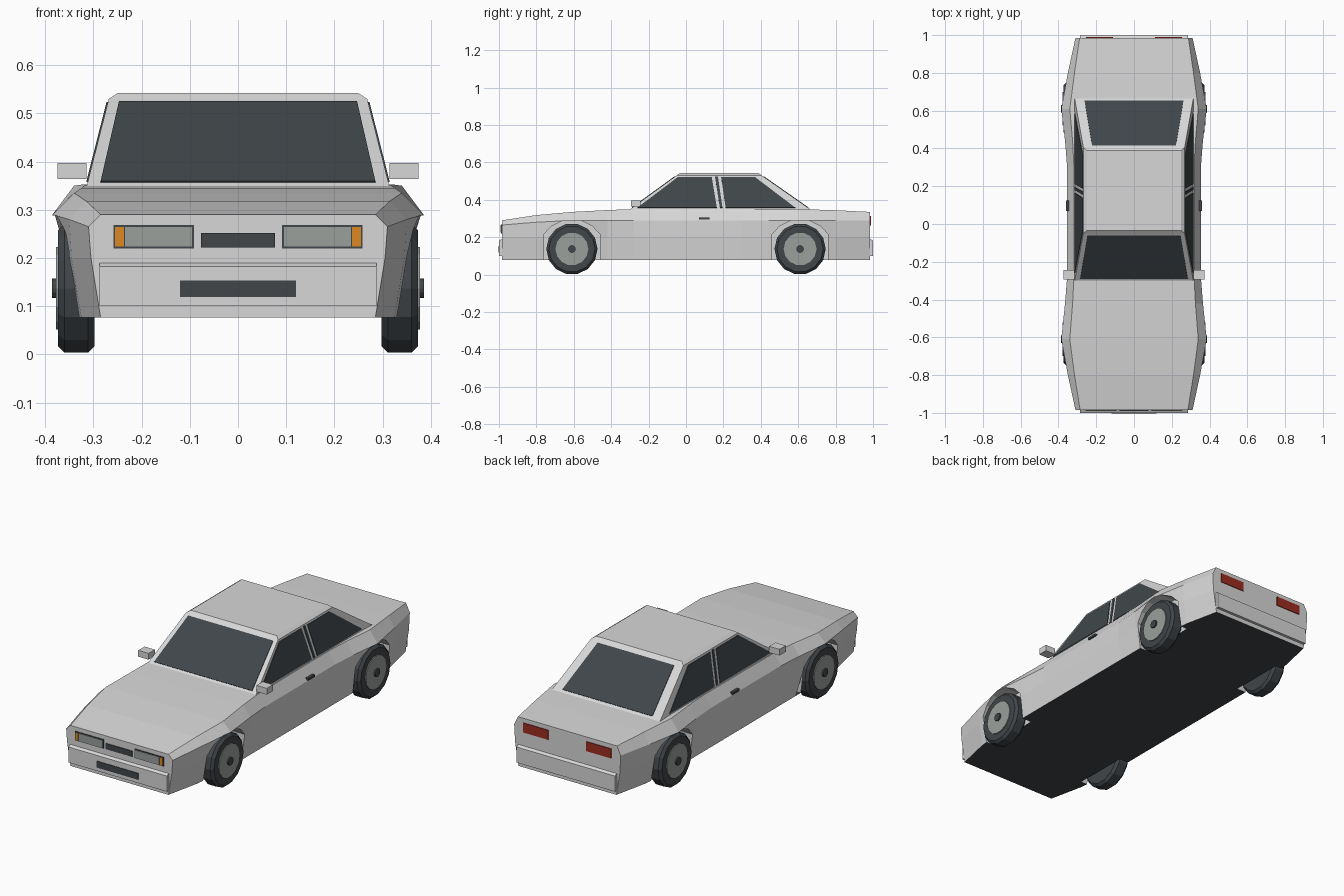
import bpy, bmesh
from math import pi
from mathutils import Matrix, Vector

if "Cube" in bpy.data.objects:
    bpy.data.objects.remove(bpy.data.objects["Cube"])


def material(name, r, g, b):
    m = bpy.data.materials.new(name)
    m.use_nodes = True
    m.diffuse_color = (r, g, b, 1)
    m.node_tree.nodes["Principled BSDF"].inputs["Base Color"].default_value = (r, g, b, 1)
    return m


paint = material("light_grey_paint", 0.68, 0.68, 0.68)
dark = material("dark_slate", 0.052, 0.061, 0.068)
lens = material("grey_lens", 0.32, 0.35, 0.33)
amber = material("amber", 0.72, 0.25, 0.015)
red = material("tail_red", 0.33, 0.026, 0.014)


def finish(name, bm, *mats):
    bmesh.ops.recalc_face_normals(bm, faces=bm.faces[:])
    mesh = bpy.data.meshes.new(name)
    bm.to_mesh(mesh)
    bm.free()
    for m in mats:
        mesh.materials.append(m)
    ob = bpy.data.objects.new(name, mesh)
    bpy.context.collection.objects.link(ob)
    return ob


def loft(name, rings, *mats):
    """Skin a list of equal-length point rings and cap both ends."""
    bm = bmesh.new()
    loops = [[bm.verts.new(p) for p in ring] for ring in rings]
    n = len(loops[0])
    for a, b in zip(loops, loops[1:]):
        for i in range(n):
            j = (i + 1) % n
            bm.faces.new((a[i], a[j], b[j], b[i]))
    bm.faces.new(loops[0])
    bm.faces.new(loops[-1])
    return finish(name, bm, *mats)


def panel(name, points, mat, t=0.003):
    """Thin plate centred on a flat polygon."""
    p = [Vector(q) for q in points]
    n = (p[1] - p[0]).cross(p[2] - p[1]).normalized() * t
    return loft(name, [[q - n for q in p], [q + n for q in p]], mat)


def box(name, x, y, z, mat):
    ring = [(x[0], y[0]), (x[1], y[0]), (x[1], y[1]), (x[0], y[1])]
    return loft(name, [[(a, b, h) for a, b in ring] for h in z], mat)


def cylinder(name, x0, x1, y, z, r, mat, bevel=0):
    bm = bmesh.new()
    turn = Matrix.Translation(((x0 + x1) / 2, y, z)) @ Matrix.Rotation(pi / 2, 4, "Y")
    bmesh.ops.create_cone(bm, cap_ends=True, segments=14, radius1=r, radius2=r,
                          depth=abs(x1 - x0), matrix=turn)
    if bevel:
        rim = [e for e in bm.edges if any(len(f.verts) > 4 for f in e.link_faces)]
        bmesh.ops.bevel(bm, geom=rim, offset=bevel, segments=1, affect="EDGES")
    return finish(name, bm, mat)


# Body shell: y, then half widths at sill, waist, crease, shoulder, then crease and top heights
stations = [
    (-0.985, 0.285, 0.305, 0.310, 0.285, 0.265, 0.290),
    (-0.80, 0.325, 0.345, 0.350, 0.315, 0.280, 0.318),
    (-0.61, 0.345, 0.368, 0.385, 0.340, 0.290, 0.335),
    (-0.42, 0.345, 0.358, 0.365, 0.325, 0.290, 0.345),
    (-0.28, 0.345, 0.354, 0.354, 0.318, 0.290, 0.350),
    (0.30, 0.345, 0.354, 0.354, 0.318, 0.290, 0.352),
    (0.44, 0.345, 0.358, 0.365, 0.325, 0.290, 0.352),
    (0.61, 0.345, 0.368, 0.385, 0.340, 0.290, 0.350),
    (0.80, 0.325, 0.345, 0.350, 0.315, 0.290, 0.344),
    (0.985, 0.285, 0.305, 0.310, 0.288, 0.290, 0.335),
]
rings = []
for y, sill, waist, crease, shoulder, zc, top in stations:
    half = [(sill, 0.077), (waist, 0.2), (crease, zc), (shoulder, top)]
    rings.append([(x, y, z) for x, z in half] + [(-x, y, z) for x, z in reversed(half)])
body = loft("body", rings, paint, dark)
for f in body.data.polygons:
    f.material_index = 1 if f.normal.z < -0.9 else 0

# Wheel arches
arch = [(-0.15, 0.0), (-0.15, 0.215), (-0.11, 0.258), (-0.05, 0.288),
        (0.05, 0.288), (0.11, 0.258), (0.15, 0.215), (0.15, 0.0)]
for side in (-1, 1):
    for wy in (-0.61, 0.61):
        cutter = loft("arch_cutter", [[(side * x, wy + a, z) for a, z in arch]
                                      for x in (0.29, 0.5)], paint)
        cutter.hide_render = True
        mod = body.modifiers.new("arch", "BOOLEAN")
        mod.operation, mod.solver, mod.object = "DIFFERENCE", "EXACT", cutter
        bpy.context.view_layer.objects.active = body
        bpy.ops.object.modifier_apply(modifier=mod.name)
        bpy.data.objects.remove(cutter)

# Cabin: base, roof edge and chamfered roof
levels = [(0.315, -0.305, 0.67, 0.345), (0.268, -0.05, 0.405, 0.53), (0.25, -0.035, 0.39, 0.542)]
loft("cabin", [[(-x, a, z), (x, a, z), (x, b, z), (-x, b, z)] for x, a, b, z in levels], paint)


def on_cabin(z, column):
    """Cabin surface value at height z: column 0 side, 1 front, 2 rear."""
    t = (z - levels[0][3]) / (levels[1][3] - levels[0][3])
    return levels[0][column] * (1 - t) + levels[1][column] * t


def end_glass(name, column, low, high):
    panel(name, [(s * x, on_cabin(z, column), z)
                 for x, z, s in ((low, 0.357, -1), (low, 0.357, 1), (high, 0.523, 1), (high, 0.523, -1))], dark)


end_glass("windscreen", 1, 0.285, 0.247)
end_glass("rear_window", 2, 0.262, 0.222)

# Side windows as (y, z) outlines
windows = {
    "front_side_window": [(-0.26, 0.357), (0.165, 0.357), (0.138, 0.52), (-0.045, 0.52)],
    "door_pillar_strip": [(0.181, 0.357), (0.195, 0.357), (0.171, 0.523), (0.155, 0.523)],
    "rear_side_window": [(0.212, 0.357), (0.585, 0.357), (0.37, 0.52), (0.188, 0.52)],
}

for side, tag in ((1, "left"), (-1, "right")):
    def span(a, b):
        return sorted((side * a, side * b))

    for name, outline in windows.items():
        panel(f"{tag}_{name}", [(side * on_cabin(z, 0), y, z) for y, z in outline], dark)
    box(f"{tag}_mirror", span(0.314, 0.374), (-0.295, -0.243), (0.364, 0.397), paint)
    box(f"{tag}_door_handle", span(0.345, 0.36), (0.07, 0.125), (0.294, 0.306), dark)

    # Lamps
    box(f"{tag}_headlight_frame", span(0.091, 0.258), (-0.988, -0.98), (0.22, 0.268), dark)
    box(f"{tag}_headlight", span(0.095, 0.234), (-0.991, -0.984), (0.224, 0.264), lens)
    box(f"{tag}_indicator", span(0.236, 0.255), (-0.991, -0.984), (0.224, 0.264), amber)
    box(f"{tag}_tail_light", span(0.11, 0.255), (0.981, 0.989), (0.262, 0.312), red)

    # Wheels
    for wy, end in ((-0.61, "front"), (0.61, "rear")):
        cylinder(f"{tag}_{end}_tyre", side * 0.298, side * 0.373, wy, 0.137, 0.137, dark, 0.013)
        cylinder(f"{tag}_{end}_rim", side * 0.34, side * 0.378, wy, 0.137, 0.088, lens)
        cylinder(f"{tag}_{end}_hub", side * 0.35, side * 0.386, wy, 0.137, 0.021, dark)

# Bumpers, grille and lower intake
bumper = [(0.97, 0.1), (1.0, 0.1), (1.0, 0.182), (0.97, 0.198)]
for end, name in ((-1, "front_bumper"), (1, "rear_bumper")):
    loft(name, [[(x, end * y, z) for y, z in bumper] for x in (-0.287, 0.287)], paint)
box("grille", (-0.077, 0.077), (-0.989, -0.98), (0.222, 0.252), dark)
box("lower_intake", (-0.12, 0.12), (-1.003, -0.995), (0.119, 0.153), dark)
